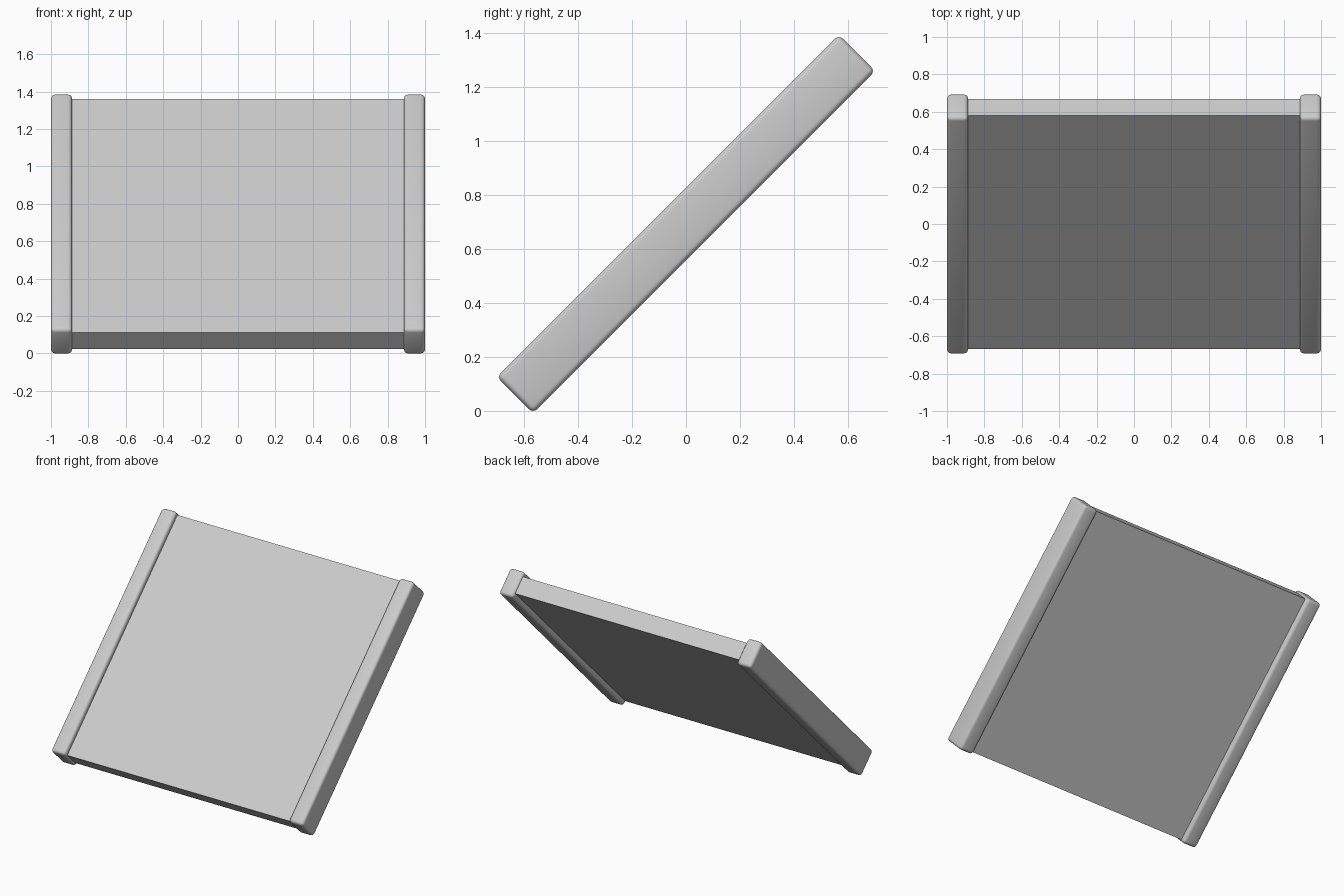
import bpy
from math import radians

if "Cube" in bpy.data.objects:
    bpy.data.objects.remove(bpy.data.objects["Cube"])

TILT = radians(45)
CENTRE_Z = 0.692


def tilted_box(name, x, size, bevel=0.0):
    """Box centred at x, its long side leaning back at 45 degrees."""
    bpy.ops.mesh.primitive_cube_add(size=1, location=(x, 0, CENTRE_Z))
    ob = bpy.context.object
    ob.name = name
    ob.scale = size
    bpy.ops.object.transform_apply(location=False, rotation=False, scale=True)
    ob.rotation_euler = (TILT, 0, 0)
    if bevel:
        mod = ob.modifiers.new("rounded_edges", 'BEVEL')
        mod.width = bevel
        mod.segments = 4
        bpy.ops.object.modifier_apply(modifier=mod.name)
        bpy.ops.object.shade_smooth_by_angle(angle=radians(35))
    return ob


# Flat sharp-edged slab between the rails
tilted_box("panel", 0, (1.776, 1.765, 0.124))

# Rounded rails on both sides
for side, name in ((-1, "left_rail"), (1, "right_rail")):
    tilted_box(name, side * 0.9435, (0.113, 1.79, 0.19), 0.021)
